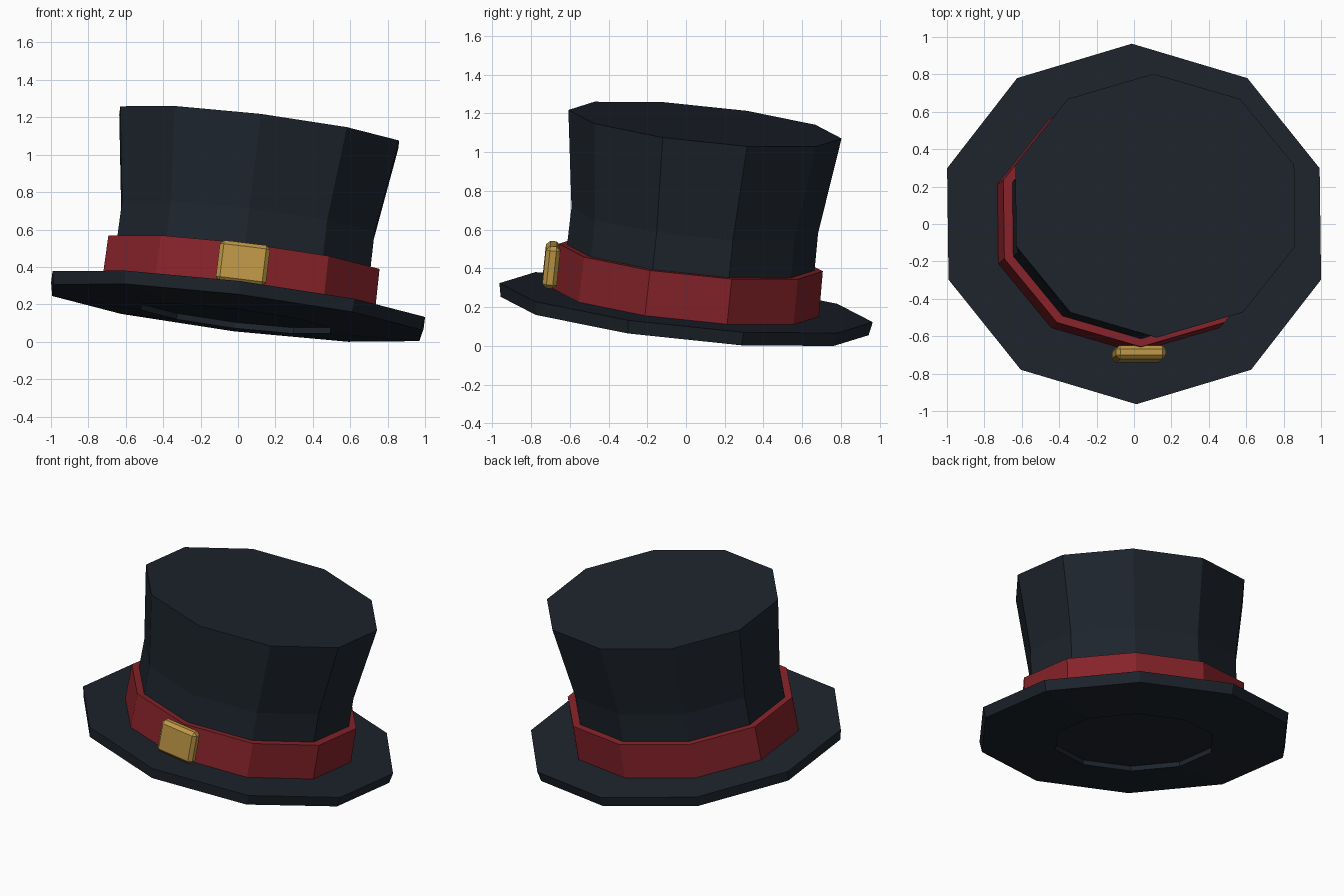
import bpy, bmesh, math
from mathutils import Euler, Matrix, Vector

if "Cube" in bpy.data.objects:
    bpy.data.objects.remove(bpy.data.objects["Cube"])

SIDES = 10
# The whole hat sits at a jaunty tilt
TILT = Matrix.Translation((-0.008, -0.007, 0.1545)) @ \
    Euler((math.radians(-6), math.radians(7), 0)).to_matrix().to_4x4()


def material(name, rgb):
    m = bpy.data.materials.new(name)
    m.diffuse_color = (*rgb, 1)
    m.use_nodes = True
    m.node_tree.nodes["Principled BSDF"].inputs["Base Color"].default_value = m.diffuse_color
    return m


def finish(bm, name, mat):
    bmesh.ops.recalc_face_normals(bm, faces=bm.faces)
    bm.transform(TILT)
    me = bpy.data.meshes.new(name)
    bm.to_mesh(me)
    bm.free()
    me.materials.append(mat)
    ob = bpy.data.objects.new(name, me)
    bpy.context.collection.objects.link(ob)
    return ob


def lathe(name, profile, mat, closed=False):
    """Oval ten-sided rings (rx, ry, z); ends capped, or joined into a loop."""
    bm = bmesh.new()
    rings = []
    for rx, ry, z in profile:
        angles = [math.pi / 2 + math.tau * i / SIDES for i in range(SIDES)]
        rings.append([bm.verts.new((rx * math.cos(a), ry * math.sin(a), z)) for a in angles])
    pairs = list(zip(rings, rings[1:]))
    if closed:
        pairs.append((rings[-1], rings[0]))
    else:
        bm.faces.new(rings[0])
        bm.faces.new(rings[-1])
    for a, b in pairs:
        for i in range(SIDES):
            j = (i + 1) % SIDES
            bm.faces.new((a[i], a[j], b[j], b[i]))
    return finish(bm, name, mat)


felt = material("dark_felt", (0.0125, 0.018, 0.026))
ribbon = material("red_ribbon", (0.24, 0.017, 0.023))
brass = material("brass", (0.51, 0.31, 0.06))

# Brim: underside dips gently towards a shallow recess
lathe("brim", [(0.535, 0.493, 0.0), (0.535, 0.493, -0.032),
               (1.04, 0.955, 0), (1.055, 0.969, 0.07)], felt)

# Flared crown
lathe("crown", [(0.72, 0.645, 0.06), (0.715, 0.64, 0.50), (0.79, 0.709, 1.003)], felt)

# Ribbon band around the crown
lathe("band", [(0.70, 0.625, 0.055), (0.772, 0.69, 0.055),
               (0.768, 0.685, 0.306), (0.70, 0.625, 0.306)], ribbon, closed=True)

# Bevelled buckle on the front
bm = bmesh.new()
bmesh.ops.create_cube(bm, size=1)
bmesh.ops.scale(bm, vec=(0.27, 0.075, 0.22), verts=bm.verts)
bmesh.ops.bevel(bm, geom=bm.edges[:], offset=0.021, segments=1, affect='EDGES')
bmesh.ops.translate(bm, vec=Vector((0.002, -0.712, 0.193)), verts=bm.verts)
finish(bm, "buckle", brass)
